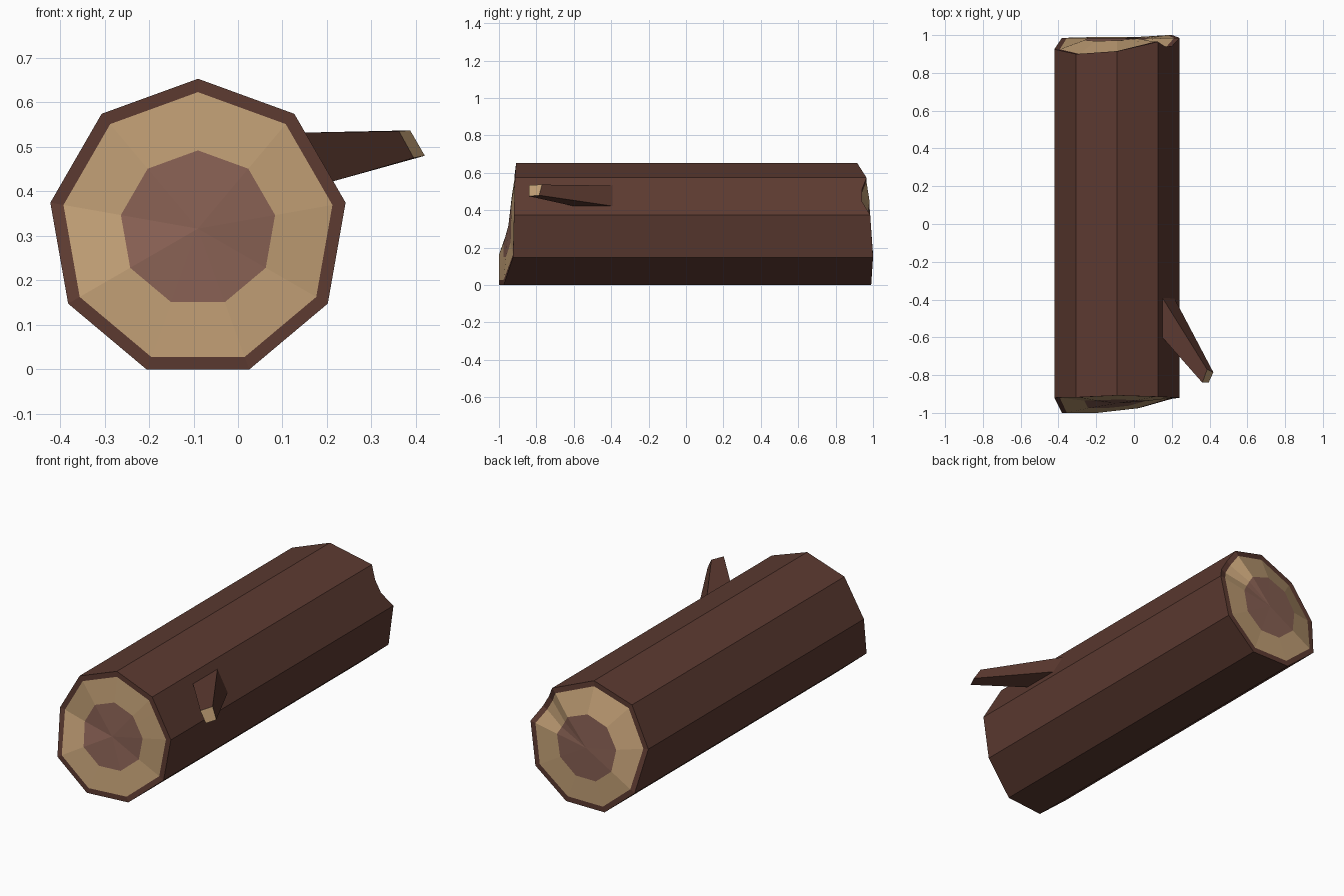
import bpy
from math import cos, sin, radians
from mathutils import Vector

if "Cube" in bpy.data.objects:
    bpy.data.objects.remove(bpy.data.objects["Cube"])


def material(name, rgb):
    m = bpy.data.materials.new(name)
    m.diffuse_color = (*rgb, 1)
    m.use_nodes = True
    m.node_tree.nodes["Principled BSDF"].inputs["Base Color"].default_value = m.diffuse_color
    return m


BARK = material("bark", (0.107, 0.042, 0.03))
WOOD = material("wood", (0.51, 0.33, 0.17))
HEART = material("heartwood", (0.24, 0.115, 0.085))


def make(name, verts, faces, slots):
    me = bpy.data.meshes.new(name)
    me.from_pydata(verts, [], faces)
    for m in (BARK, WOOD, HEART):
        me.materials.append(m)
    for p, s in zip(me.polygons, slots):
        p.material_index = s
    me.update()
    ob = bpy.data.objects.new(name, me)
    bpy.context.collection.objects.link(ob)
    return ob


# nine-sided section, clockwise from the top, with the y of each jagged end
CX, CZ, R = -0.09, 0.316, 0.337
FRONT = [-0.908, -0.915, -0.92, -0.925, -0.975, -1.0, -1.0, -0.92, -0.918]
BACK = [0.915, 0.965, 0.985, 1.0, 0.99, 0.99, 0.985, 0.925, 0.90]
profile = []
for k in range(9):
    a = radians(90 - 40 * k)
    profile.append((Vector((cos(a), sin(a))), FRONT[k], BACK[k]))
# two extra points on the upper right side form the chipped notch at the back
p, q = profile[1][0], profile[2][0]
chip = [(p.lerp(q, t), -0.915 - 0.005 * t, 0.94) for t in (0.32, 0.63)]
profile[2:2] = chip
n = len(profile)

# rings run from the front centre outwards, along the log, to the back centre
verts, faces, slots = [], [], []


def ring(radius, end, centre_y, blend):
    for d, *ys in profile:
        y = centre_y + blend * (ys[end] - centre_y)
        verts.append((CX + d.x * radius, y, CZ + d.y * radius))


FC, BC = -0.95, 0.985
ring(0.176, 0, FC, 0.5)
ring(0.307, 0, FC, 1)
ring(R, 0, FC, 1)
ring(R, 1, BC, 1)
ring(0.307, 1, BC, 1)
ring(0.176, 1, BC, 0.2)
verts += [(CX, FC, CZ), (CX, BC, CZ)]
for r, slot in enumerate((1, 0, 0, 0, 1)):
    for i in range(n):
        j = (i + 1) % n
        faces.append((r * n + i, r * n + j, (r + 1) * n + j, (r + 1) * n + i))
        slots.append(slot)
for i in range(n):
    j = (i + 1) % n
    faces += [(6 * n, j, i), (6 * n + 1, 5 * n + i, 5 * n + j)]
    slots += [2, 2]
# consistent outward winding
faces = [f if len(f) == 4 else (f[0], f[2], f[1]) for f in faces]
faces = [tuple(reversed(f)) if len(f) == 4 else f for f in faces]


def fix_normals(ob):
    import bmesh
    bm = bmesh.new()
    bm.from_mesh(ob.data)
    bmesh.ops.recalc_face_normals(bm, faces=bm.faces)
    bm.to_mesh(ob.data)
    bm.free()


fix_normals(make("log", verts, faces, slots))

# tapered side branch with a cut tip
base = [(0.15, -0.39, 0.532), (0.212, -0.39, 0.422),
        (0.212, -0.60, 0.422), (0.15, -0.60, 0.532)]
tip = [(0.387, -0.77, 0.537), (0.42, -0.785, 0.48),
       (0.395, -0.84, 0.475), (0.362, -0.84, 0.535)]
sides = [(i, (i + 1) % 4, 4 + (i + 1) % 4, 4 + i) for i in range(4)]
fix_normals(make("branch", base + tip, sides + [(4, 5, 6, 7), (0, 1, 2, 3)],
                 [0, 0, 0, 0, 1, 0]))
